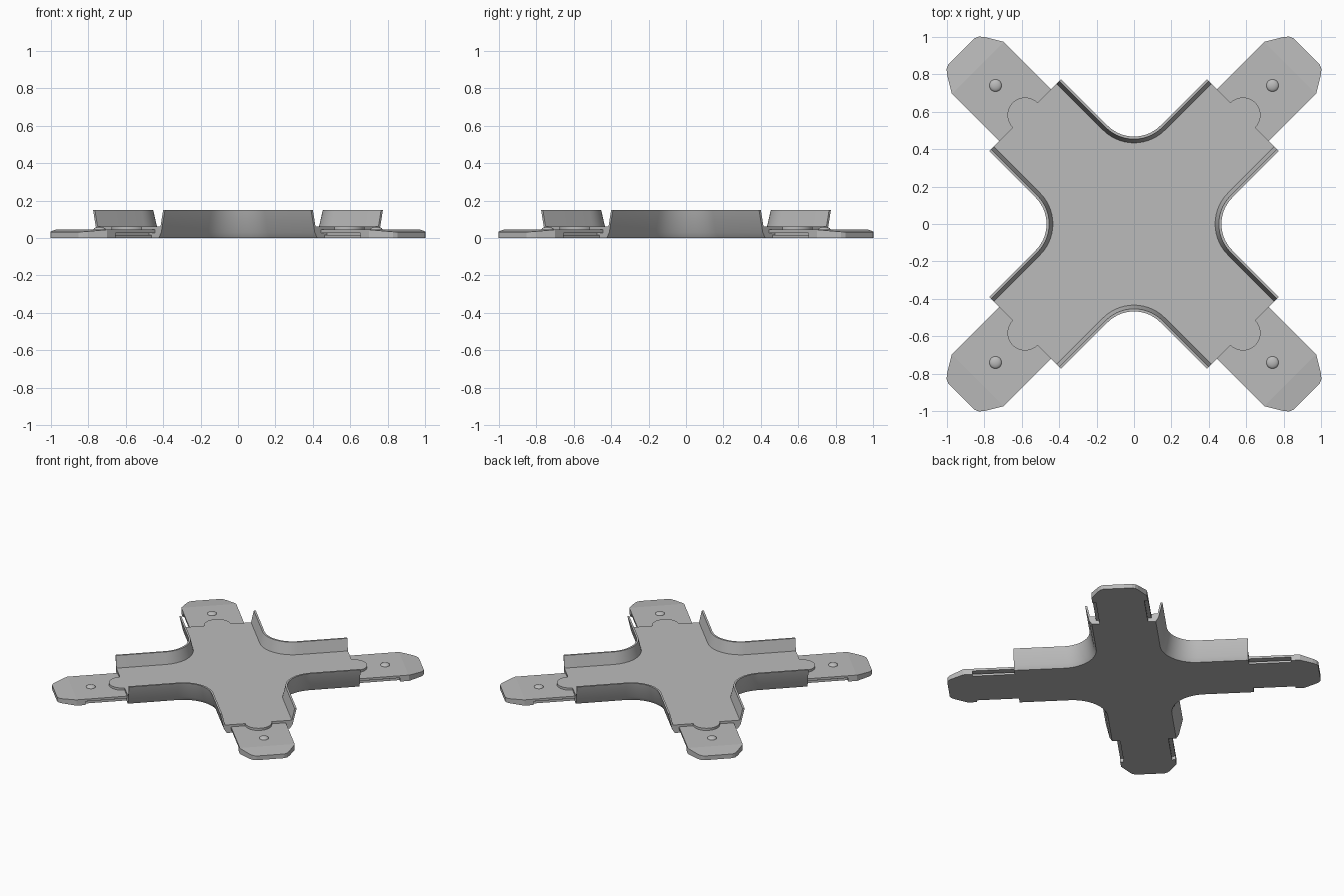
import bpy, bmesh
from math import pi, sin, cos, sqrt, radians
from mathutils import Matrix, Vector

cube = bpy.data.objects.get("Cube")
if cube:
    bpy.data.objects.remove(cube)

mat = bpy.data.materials.new("light_grey_plastic")
mat.use_nodes = True
GREY = (0.5, 0.5, 0.5, 1)
mat.diffuse_color = GREY
mat.node_tree.nodes["Principled BSDF"].inputs["Base Color"].default_value = GREY

ARM_END = 0.824      # where the tray arms stop
HALF = 0.272         # half width of an arm at the rim
FILLET = 0.2         # rim radius between two arms
FLOOR = 0.062
TONGUE_TOP = 0.045


def finish(bm, name, angle=30):
    bmesh.ops.recalc_face_normals(bm, faces=bm.faces)
    mesh = bpy.data.meshes.new(name)
    bm.to_mesh(mesh)
    bm.free()
    mesh.materials.append(mat)
    obj = bpy.data.objects.new(name, mesh)
    bpy.context.collection.objects.link(obj)
    bpy.ops.object.select_all(action='DESELECT')
    obj.select_set(True)
    bpy.context.view_layer.objects.active = obj
    bpy.ops.object.shade_smooth_by_angle(angle=radians(angle))
    return obj


def prism(bm, points, direction):
    """Extrude a planar outline into a closed solid."""
    face = bm.faces.new([bm.verts.new(p) for p in points])
    geo = bmesh.ops.extrude_face_region(bm, geom=[face], use_keep_orig=True)
    moved = [g for g in geo["geom"] if isinstance(g, bmesh.types.BMVert)]
    bmesh.ops.translate(bm, verts=moved, vec=direction)


def edge_path(half, steps=14):
    """Valley edge on the +y side, from the right arm end to the left one."""
    radius = FILLET + HALF - half
    centre = sqrt(2) * (HALF + FILLET)
    right = ((ARM_END - half) / sqrt(2), (ARM_END + half) / sqrt(2))
    arc = []
    for i in range(steps + 1):
        a = -pi / 4 - (pi / 2) * i / steps
        arc.append((radius * cos(a), centre + radius * sin(a)))
    return [right] + arc + [(-right[0], right[1])]


# Cross-shaped tray: one wall section swept along the four valleys
section = [(0.225, 0), (0.244, 0.03), (HALF, 0.15), (0.258, 0.15), (0.238, FLOOR)]
bm = bmesh.new()
valleys = []
for k in range(4):
    turn = Matrix.Rotation(k * pi / 2, 3, 'Z')
    strips = [[bm.verts.new(turn @ Vector((x, y, z))) for x, y in edge_path(w)]
              for w, z in section]
    for a, b in zip(strips, strips[1:]):
        for i in range(len(a) - 1):
            bm.faces.new((a[i], a[i + 1], b[i + 1], b[i]))
    valleys.append(strips)
bm.faces.new([v for s in valleys for v in s[0]])
bm.faces.new([v for s in valleys for v in s[-1]])
for k in range(4):
    here = [s[-1] for s in valleys[k]]
    following = [s[0] for s in valleys[(k + 1) % 4]]
    bm.faces.new(here + following[::-1])
finish(bm, "cross_tray")

# Connector parts, built along +x and turned onto each diagonal
beam = [(0.17, 0), (0.17, 0.016), (0.15, 0.016), (0.15, 0.028),
        (0.195, 0.028), (0.195, TONGUE_TOP)]
beam += [(-y, z) for y, z in reversed(beam)]
SLOT_END, SLOPE = 1.12, 1.18
side = [(SLOT_END, 0.195), (1.184, 0.195), (1.273, 0.141), (1.295, 0.122), (1.305, 0.1)]
tip = side + [(x, -y) for x, y in reversed(side)]

for k, corner in enumerate(("back_left", "back_right", "front_right", "front_left")):
    turn = Matrix.Rotation(pi / 4 + k * pi / 2, 4, 'Z')

    # Tongue with a slot along both sides
    bm = bmesh.new()
    prism(bm, [(ARM_END, y, z) for y, z in beam], (SLOT_END - ARM_END, 0, 0))
    finish(bm, corner + "_tongue").matrix_world = turn

    # Tip with a sloping lead-in on top
    bm = bmesh.new()
    prism(bm, [(x, y, 0) for x, y in tip], (0, 0, TONGUE_TOP))
    bmesh.ops.bisect_plane(bm, geom=bm.verts[:] + bm.edges[:] + bm.faces[:],
                           plane_co=(SLOPE, 0, 0), plane_no=(1, 0, 0))
    for v in bm.verts:
        if v.co.z > 0.01 and v.co.x > SLOPE:
            v.co.z -= (v.co.x - SLOPE) * 0.1
    finish(bm, corner + "_tip", 3).matrix_world = turn

    # Half-round tab reaching over the tongue
    bm = bmesh.new()
    arc = [-pi / 2 + pi * i / 20 for i in range(21)]
    prism(bm, [(ARM_END + 0.094 * cos(a), 0.094 * sin(a), TONGUE_TOP) for a in arc],
          (0, 0, FLOOR - TONGUE_TOP))
    finish(bm, corner + "_tab").matrix_world = turn

    # Small snap bump
    bm = bmesh.new()
    bmesh.ops.create_uvsphere(bm, u_segments=20, v_segments=12, radius=0.033,
                              matrix=Matrix.Translation((1.047, 0, TONGUE_TOP))
                              @ Matrix.Diagonal((1, 1, 0.45, 1)))
    finish(bm, corner + "_bump").matrix_world = turn
